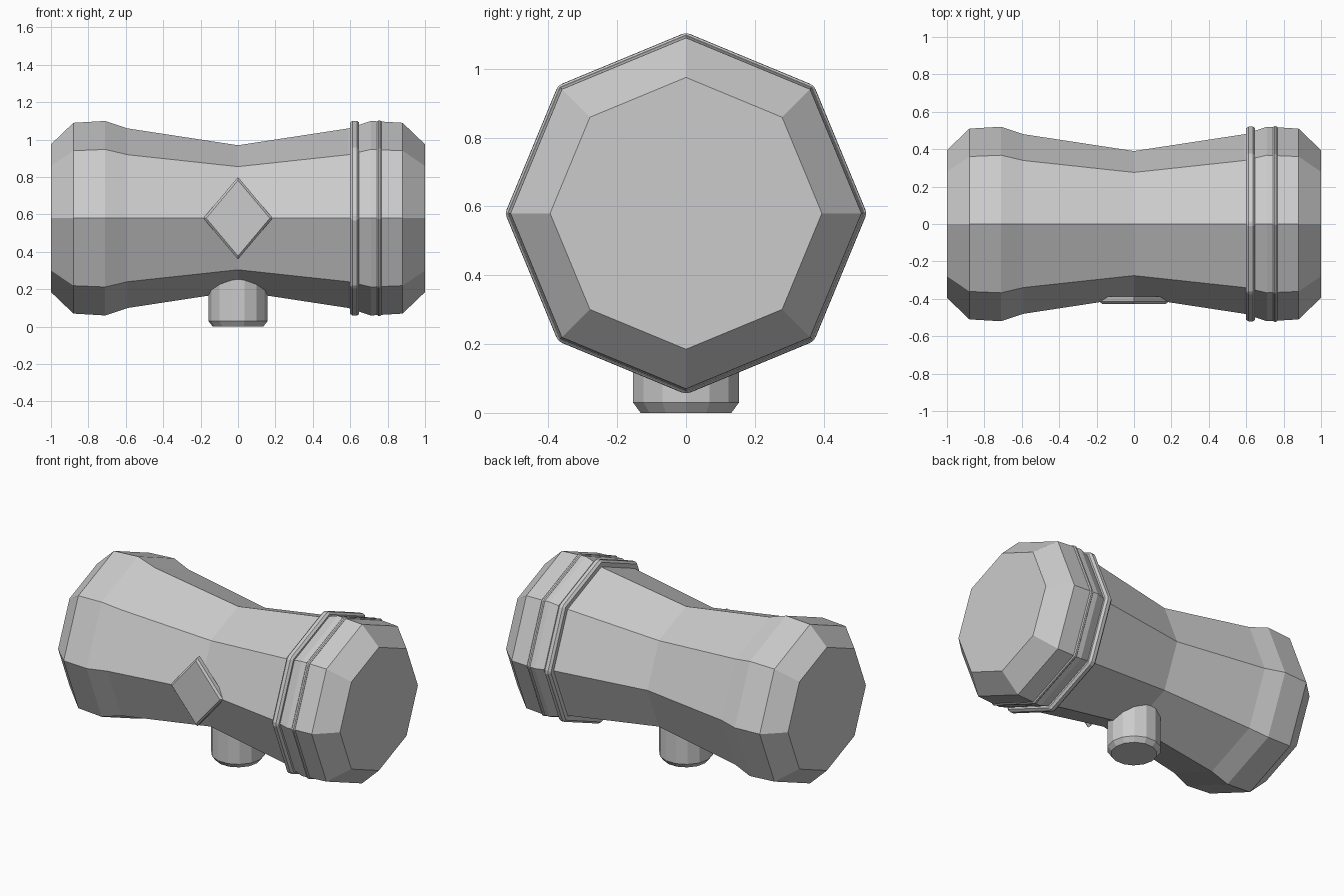
import bpy, bmesh
from math import cos, sin, tau, pi
from mathutils import Matrix

if "Cube" in bpy.data.objects:
    bpy.data.objects.remove(bpy.data.objects["Cube"])


def turned(name, profile, sides, matrix, phase=0.0, scale=(1, 1)):
    """Closed solid from (height, radius) pairs around local z."""
    bm = bmesh.new()
    rings = [[bm.verts.new((r * scale[0] * cos(phase + tau * i / sides),
                            r * scale[1] * sin(phase + tau * i / sides), h))
              for i in range(sides)] for h, r in profile]
    for a, b in zip(rings, rings[1:]):
        for i in range(sides):
            j = (i + 1) % sides
            bm.faces.new((a[i], a[j], b[j], b[i]))
    bm.faces.new(rings[0][::-1])
    bm.faces.new(rings[-1])
    bm.transform(matrix)
    bmesh.ops.recalc_face_normals(bm, faces=bm.faces)
    mesh = bpy.data.meshes.new(name)
    bm.to_mesh(mesh)
    bm.free()
    obj = bpy.data.objects.new(name, mesh)
    bpy.context.collection.objects.link(obj)
    return obj


def bevel(obj, width):
    mod = obj.modifiers.new("edge_bevel", 'BEVEL')
    mod.width = width
    mod.segments = 1
    mod.limit_method = 'ANGLE'


AXIS_Z = 0.58
along_x = Matrix.Translation((0, 0, AXIS_Z)) @ Matrix.Rotation(pi / 2, 4, 'Y')

# Octagonal hammer head, waisted in the middle and mirrored about x = 0
half = [(0.59, 0.48), (0.71, 0.52), (0.88, 0.51), (1.0, 0.395)]
profile = [(-x, r) for x, r in reversed(half)] + [(0, 0.39)] + half
turned("hammer_head", profile, 8, along_x)

# Two bands around the right end
for name, x0, x1, r, w in (("wide_band", 0.60, 0.648, 0.526, 0.013),
                           ("thin_band", 0.744, 0.766, 0.525, 0.006)):
    bevel(turned(name, [(x0, r), (x1, r)], 8, along_x), w)

# Short handle socket below the waist
turned("handle_socket", [(0, 0.135), (0.03, 0.158), (0.4, 0.158)], 14,
       Matrix.Identity(4))

# Diamond plate on the front
facing_front = Matrix.Translation((0, 0, AXIS_Z)) @ Matrix.Rotation(pi / 2, 4, 'X')
turned("diamond_plate", [(0.388, 1), (0.415, 1), (0.427, 0.92)], 4,
       facing_front, scale=(0.185, 0.22))
